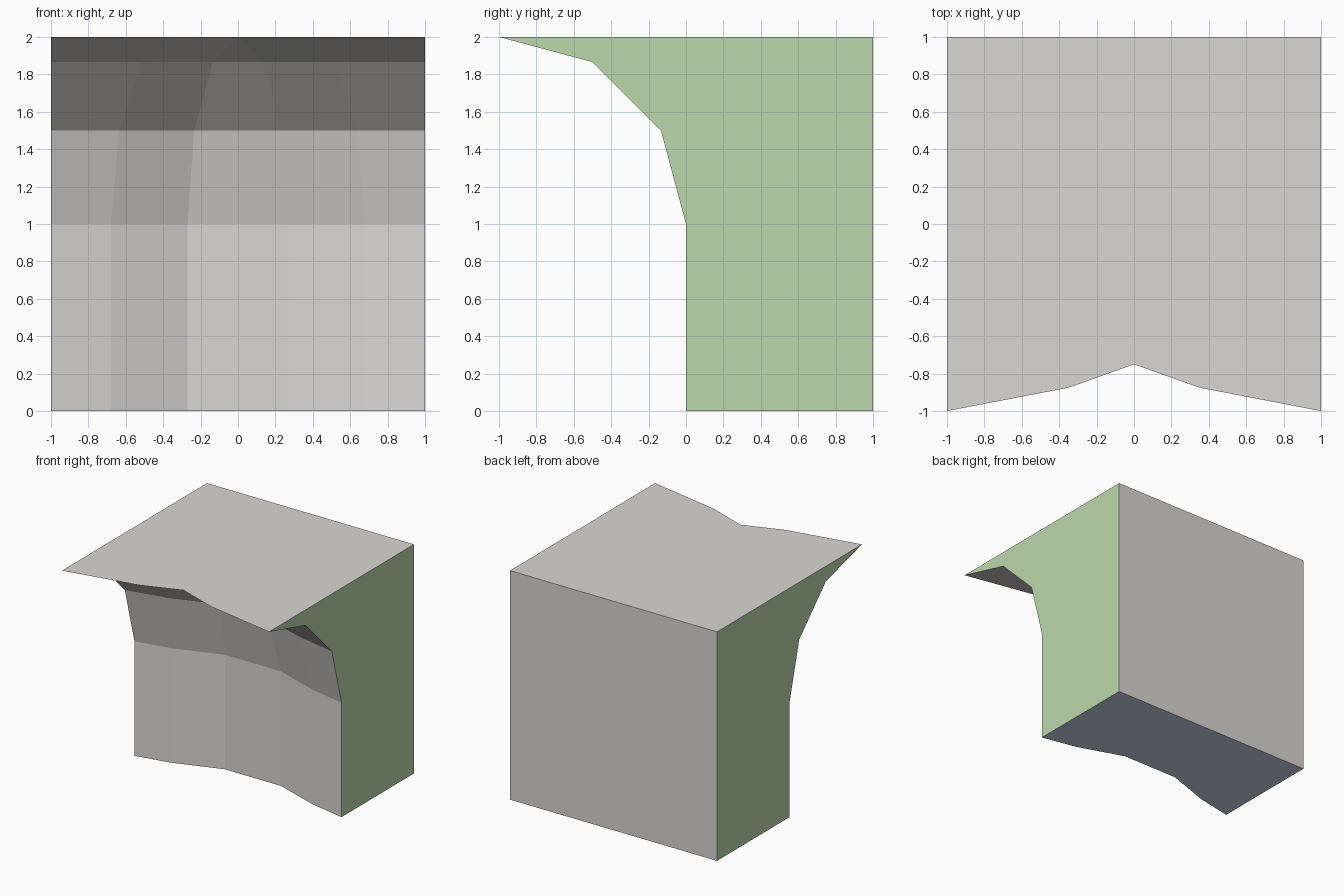
import bpy
import bmesh

if "Cube" in bpy.data.objects:
    bpy.data.objects.remove(bpy.data.objects["Cube"], do_unlink=True)


def make_material(name, srgb):
    rgb = [((c / 255 + 0.055) / 1.055) ** 2.4 for c in srgb]
    mat = bpy.data.materials.new(name)
    mat.use_nodes = True
    mat.diffuse_color = (*rgb, 1)
    mat.node_tree.nodes["Principled BSDF"].inputs["Base Color"].default_value = (*rgb, 1)
    return mat


materials = [
    make_material("warm grey", (217, 215, 212)),
    make_material("pale green", (188, 216, 172)),
    make_material("pale blue", (207, 224, 239)),
]

# Overhanging front edge as seen from the side: (y, z), bottom to top
PROFILE = [(0, 0), (0, 1), (-0.134, 1.5), (-0.5, 1.866), (-1, 2)]


def front_row(y, z):
    """One row of the hollow front; its creases close in as it leans out."""
    t = -y
    half = [
        (1, y),
        (0.68 - 0.33 * t, y + 0.065 + 0.06 * t),
        (0.27 * (1 - t), y + 0.205 + 0.045 * t),
    ]
    left = [(x, depth, z) for x, depth in half]
    right = [(-x, depth, z) for x, depth in reversed(half)]
    return left + right


bm = bmesh.new()
rows = [[bm.verts.new(p) for p in front_row(y, z)] for y, z in PROFILE]
bottom_back = [bm.verts.new((x, 1, 0)) for x in (1, -1)]
top_back = [bm.verts.new((x, 1, 2)) for x in (1, -1)]

# Hollow front panels
for low, high in zip(rows, rows[1:]):
    for i in range(len(low) - 1):
        bm.faces.new((low[i], low[i + 1], high[i + 1], high[i]))

# Flat sides, bottom, top and back
for column, corner in ((0, 0), (-1, 1)):
    bm.faces.new([row[column] for row in rows] + [top_back[corner], bottom_back[corner]])
bm.faces.new(rows[0] + bottom_back[::-1])
bm.faces.new(rows[-1] + top_back[::-1])
bm.faces.new(bottom_back + top_back[::-1])

# Close the middle panel to a point at the rim
bmesh.ops.remove_doubles(bm, verts=bm.verts[:], dist=0.0001)
bmesh.ops.recalc_face_normals(bm, faces=bm.faces[:])

# Colour by direction: green sides, blue bottom, grey elsewhere
for face in bm.faces:
    if abs(face.normal.x) > 0.9:
        face.material_index = 1
    elif all(v.co.z < 0.001 for v in face.verts):
        face.material_index = 2

mesh = bpy.data.meshes.new("overhang_block")
bm.to_mesh(mesh)
bm.free()
for mat in materials:
    mesh.materials.append(mat)
block = bpy.data.objects.new("overhang_block", mesh)
bpy.context.collection.objects.link(block)
